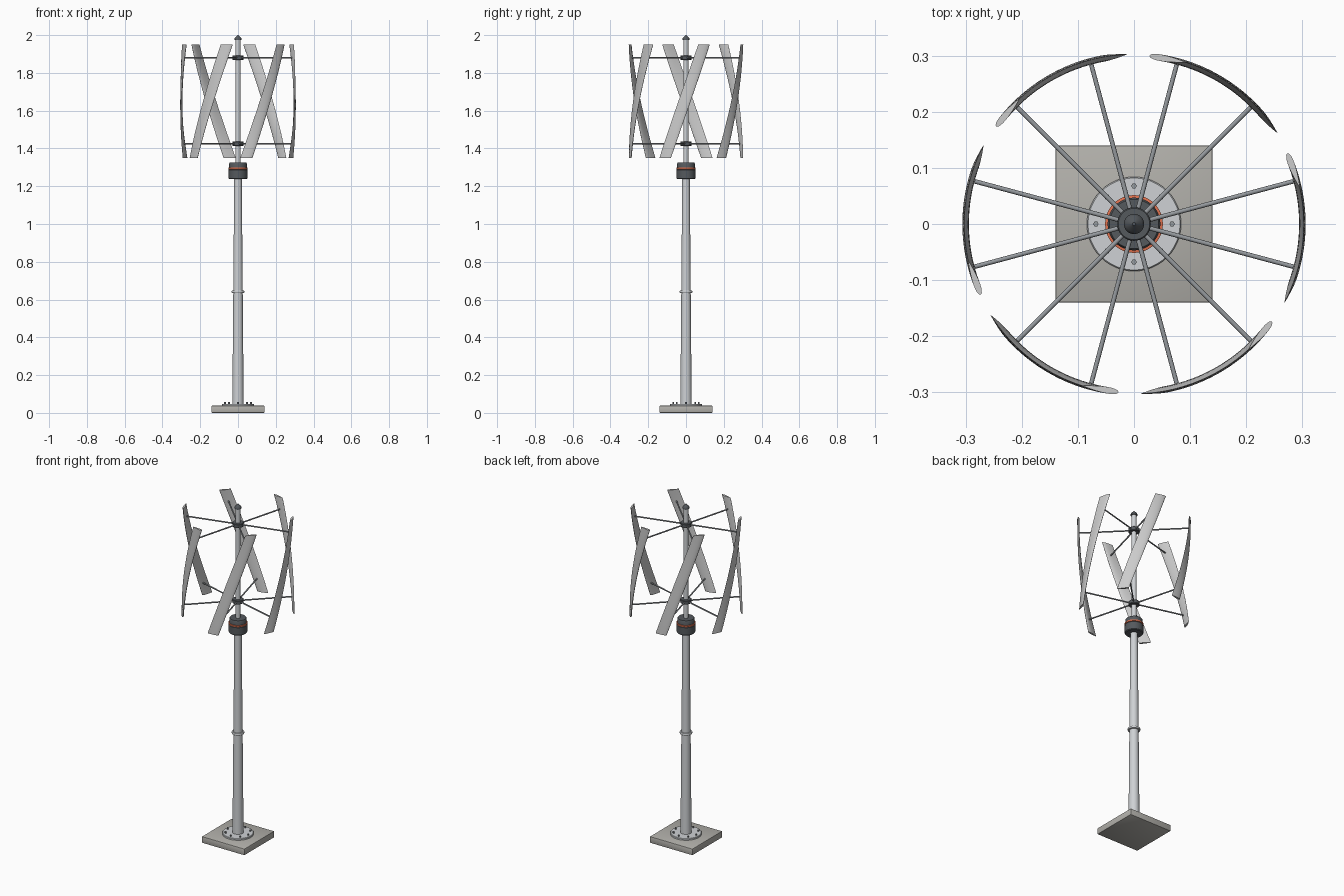
import bpy, bmesh
from math import sin, cos, pi, radians, sqrt
from mathutils import Vector

if "Cube" in bpy.data.objects:
    bpy.data.objects.remove(bpy.data.objects["Cube"])


def mat(name, r, g, b):
    m = bpy.data.materials.new(name)
    m.diffuse_color = (r, g, b, 1)
    m.use_nodes = True
    m.node_tree.nodes["Principled BSDF"].inputs["Base Color"].default_value = m.diffuse_color
    return m


CONCRETE = mat("concrete", 0.45, 0.44, 0.41)
STEEL = mat("pale_steel", 0.62, 0.64, 0.66)
DARK = mat("dark_metal", 0.09, 0.1, 0.11)
ORANGE = mat("orange", 0.75, 0.17, 0.08)
ROD = mat("rod_metal", 0.3, 0.32, 0.34)


def finish(name, bm, material=None, smooth=True):
    bmesh.ops.recalc_face_normals(bm, faces=bm.faces)
    me = bpy.data.meshes.new(name)
    bm.to_mesh(me)
    bm.free()
    ob = bpy.data.objects.new(name, me)
    bpy.context.collection.objects.link(ob)
    if material:
        me.materials.append(material)
    if smooth:
        bpy.ops.object.select_all(action='DESELECT')
        ob.select_set(True)
        bpy.context.view_layer.objects.active = ob
        bpy.ops.object.shade_smooth_by_angle(angle=radians(35))
    return ob


def loft(bm, rings):
    rows = [[bm.verts.new(p) for p in ring] for ring in rings]
    n = len(rows[0])
    for a, b in zip(rows, rows[1:]):
        for i in range(n):
            j = (i + 1) % n
            bm.faces.new((a[i], a[j], b[j], b[i]))
    bm.faces.new(rows[0][::-1])
    bm.faces.new(rows[-1])


def lathe(name, profile, material, n=40, x=0, y=0):
    bm = bmesh.new()
    loft(bm, [[(x + r * cos(2 * pi * i / n), y + r * sin(2 * pi * i / n), z)
               for i in range(n)] for r, z in profile])
    return finish(name, bm, material)


# Concrete footing
bm = bmesh.new()
bmesh.ops.create_cube(bm, size=1)
for v in bm.verts:
    v.co = (v.co.x * 0.28, v.co.y * 0.28, v.co.z * 0.038 + 0.019)
bmesh.ops.bevel(bm, geom=bm.edges[:], offset=0.003, segments=2, affect='EDGES', profile=0.5)
finish("footing_slab", bm, CONCRETE)

# Flange and bolts
lathe("base_flange", [(0.084, 0.038), (0.084, 0.046), (0.082, 0.048)], STEEL, 48)
for k in range(8):
    a = k * pi / 4
    lathe(f"flange_bolt_{k}", [(0.005, 0.047), (0.005, 0.057)], ROD, 6,
          0.068 * cos(a), 0.068 * sin(a))

# Tapered mast with joint collar
lathe("mast", [(0.03, 0.046), (0.02, 1.245)], STEEL)
lathe("mast_collar", [(0.025, 0.635), (0.032, 0.636), (0.034, 0.639), (0.034, 0.645),
                      (0.032, 0.648), (0.024, 0.649)], STEEL)

# Generator housing
lathe("generator_body", [(0.046, 1.238), (0.05, 1.242), (0.05, 1.286), (0.047, 1.29),
                         (0.047, 1.32), (0.044, 1.325)], DARK, 48)
lathe("generator_band", [(0.047, 1.289), (0.0515, 1.29), (0.0515, 1.298), (0.047, 1.299)], ORANGE, 48)

# Rotor shaft and cap
lathe("rotor_shaft", [(0.013, 1.32), (0.013, 1.98)], STEEL, 32)
lathe("shaft_cap", [(0.018, 1.973), (0.018, 1.982), (0.014, 1.989), (0.006, 1.996), (0.003, 2.0)], DARK, 32)

# Hubs and spokes
for level, z, phase in (("lower", 1.425, -15), ("upper", 1.88, 15)):
    lathe(f"{level}_hub", [(0.028, z - 0.011), (0.03, z - 0.009), (0.03, z + 0.009),
                           (0.028, z + 0.011)], DARK)
    for k in range(6):
        a = radians(60 * k + phase)
        d, s = Vector((cos(a), sin(a), 0)), Vector((-sin(a), cos(a), 0))
        bm = bmesh.new()
        loft(bm, [[d * r + s * (0.004 * cos(t * pi / 6)) + Vector((0, 0, z + 0.004 * sin(t * pi / 6)))
                   for t in range(12)] for r in (0.02, 0.294)])
        finish(f"{level}_spoke_{k}", bm, ROD)

# Airfoil section: leading edge counter-clockwise, (tangential, radial) offsets
CHORD, THICK, PIVOT, N = 0.065, 0.18, 0.38, 14


def half(t):
    return 5 * THICK * (0.2969 * sqrt(t) - 0.126 * t - 0.3516 * t**2 + 0.2843 * t**3 - 0.1015 * t**4)


ts = [0.5 - 0.5 * cos(pi * i / N) for i in range(N + 1)]
section = [(t, half(t)) for t in reversed(ts)] + [(t, -half(t)) for t in ts[1:]]
section = [((PIVOT - t) * CHORD, h * CHORD) for t, h in section]

# Helical blades
STEPS = 24
for k in range(6):
    rings = []
    for i in range(STEPS + 1):
        f = i / STEPS
        a = radians(60 * k - 20 + 40 * f)
        rings.append([((0.3 + h) * cos(a) - c * sin(a), (0.3 + h) * sin(a) + c * cos(a), 1.35 + 0.6 * f)
                      for c, h in section])
    bm = bmesh.new()
    loft(bm, rings)
    finish(f"blade_{k}", bm)
